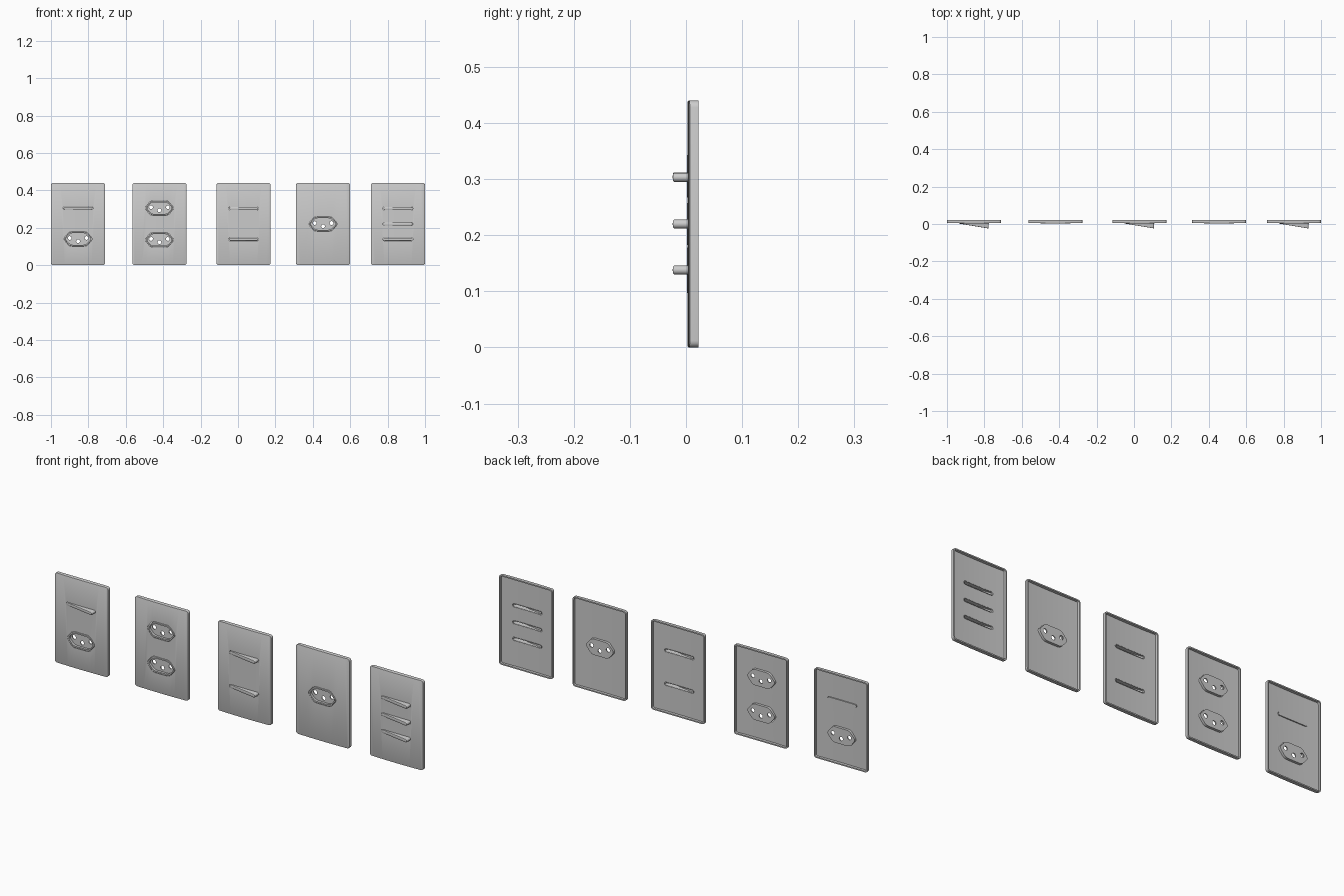
import bpy, bmesh, math
from mathutils import Vector

if "Cube" in bpy.data.objects:
    bpy.data.objects.remove(bpy.data.objects["Cube"])

H = 0.44          # plate height
W = 0.145         # plate half width


def finish(bm, name):
    bmesh.ops.recalc_face_normals(bm, faces=bm.faces)
    me = bpy.data.meshes.new(name)
    bm.to_mesh(me)
    bm.free()
    ob = bpy.data.objects.new(name, me)
    bpy.context.collection.objects.link(ob)
    return ob


def prism(points, direction):
    """Extrude a closed outline of 3D points along a vector."""
    bm = bmesh.new()
    f = bm.faces.new([bm.verts.new(p) for p in points])
    ext = bmesh.ops.extrude_face_region(bm, geom=[f])
    vs = [g for g in ext['geom'] if isinstance(g, bmesh.types.BMVert)]
    bmesh.ops.translate(bm, verts=vs, vec=Vector(direction))
    bmesh.ops.recalc_face_normals(bm, faces=bm.faces)
    return bm


def bevel(bm, edges, offset, segments):
    bmesh.ops.bevel(bm, geom=edges, offset=offset, segments=segments,
                    profile=0.5, affect='EDGES', clamp_overlap=True)


def soften_front(bm, offset, segments=2):
    """Bevel the outline between the front faces and the side walls."""
    bm.normal_update()
    es = []
    for e in bm.edges:
        if len(e.link_faces) == 2:
            a, b = sorted(f.normal.y for f in e.link_faces)
            if a < -0.7 and abs(b) < 0.3:
                es.append(e)
    bevel(bm, es, offset, segments)


def apply_mod(ob, mod):
    bpy.context.view_layer.objects.active = ob
    bpy.ops.object.modifier_apply(modifier=mod.name)


def cut(ob, cutter):
    m = ob.modifiers.new('cut', 'BOOLEAN')
    m.operation = 'DIFFERENCE'
    m.solver = 'EXACT'
    m.object = cutter
    apply_mod(ob, m)
    bpy.data.objects.remove(cutter, do_unlink=True)


def smooth(ob):
    bpy.ops.object.select_all(action='DESELECT')
    ob.select_set(True)
    bpy.context.view_layer.objects.active = ob
    bpy.ops.object.shade_smooth_by_angle(angle=math.radians(30))


def bowed_block(cx, inset, depth, back, radius):
    """Block with a slightly bowed front, used for plate and its hollow."""
    w = W - inset
    pts = []
    for i in range(13):
        t = -1 + i / 6
        pts.append((cx + t * w, 0.003 + depth + 0.0032 * t * t, inset))
    pts += [(cx + w, back, inset), (cx - w, back, inset)]
    bm = prism(pts, (0, 0, H - 2 * inset))
    corners = [e for e in bm.edges
               if abs(e.verts[0].co.x - e.verts[1].co.x) < 1e-6
               and abs(e.verts[0].co.z - e.verts[1].co.z) < 1e-6]
    bevel(bm, corners, radius, 4)
    return bm


def hexagon(cx, cz, grow, y0, y1):
    """Long hexagon prism with softened corners."""
    w, s, h = 0.079 + grow, 0.045 + grow * 0.5, 0.04 + grow
    out = [(-w, 0), (-s, -h), (s, -h), (w, 0), (s, h), (-s, h)]
    bm = prism([(cx + x, y0, cz + z) for x, z in out], (0, y1 - y0, 0))
    es = [e for e in bm.edges
          if abs(e.verts[0].co.y - e.verts[1].co.y) > 1e-4]
    bevel(bm, es, 0.012, 3)
    return bm


def stadium(cx, cz, w, r, y0, y1):
    """Slot-shaped prism with round ends."""
    pts = []
    for side in (0, 1):
        for i in range(9):
            a = -math.pi / 2 + math.pi * side + math.pi * i / 8
            ox = (w - r) * (1 if side == 0 else -1)
            pts.append((cx + ox + r * math.cos(a), y0, cz + r * math.sin(a)))
    return prism(pts, (0, y1 - y0, 0))


def make_socket(name, cx, cz):
    # recessed cup with three pin holes
    bm = hexagon(cx, cz, -0.001, 0.002, 0.019)
    soften_front(bm, 0.0015, 1)
    cup = finish(bm, name)
    cut(cup, finish(hexagon(cx, cz, -0.009, -0.02, 0.014), 'recess_cutter'))
    for dx, dz in ((-0.045, 0.005), (0, -0.012), (0.045, 0.005)):
        pts = [(cx + dx + 0.01 * math.cos(i * math.pi / 8), -0.02,
                cz + dz + 0.01 * math.sin(i * math.pi / 8)) for i in range(16)]
        cut(cup, finish(prism(pts, (0, 0.06, 0)), 'pin_cutter'))
    smooth(cup)


def make_rocker(name, cx, cz, hollow):
    # wedge-shaped key, thin on the left and proud on the right
    w, back = 0.078, (0.009 if hollow else 0.012)
    bm = stadium(cx, cz, w, 0.008 if hollow else 0.007, -0.024, back)
    for v in bm.verts:
        if v.co.y < -0.02:
            t = (v.co.x - cx + w) / (2 * w)
            v.co.y = 0.002 - 0.026 * t
    soften_front(bm, 0.002)
    if hollow:
        bm.normal_update()
        bmesh.ops.delete(bm, geom=[f for f in bm.faces if f.normal.y > 0.9],
                         context='FACES_ONLY')
    ob = finish(bm, name)
    if hollow:
        m = ob.modifiers.new('wall', 'SOLIDIFY')
        m.thickness = 0.0015
        m.offset = -1
        apply_mod(ob, m)
    smooth(ob)


# each plate: name, centre x, socket heights, rocker heights, open-backed rockers
PLATES = [
    ('switch_and_socket', -0.855, [0.14], [0.305], False),
    ('double_socket', -0.42, [0.305, 0.135], [], False),
    ('double_switch', 0.03, [], [0.303, 0.138], True),
    ('single_socket', 0.455, [0.22], [], False),
    ('triple_switch', 0.855, [], [0.303, 0.22, 0.138], True),
]

for name, cx, sockets, rockers, hollow in PLATES:
    # cover plate, hollowed from behind
    bm = bowed_block(cx, 0, 0, 0.022, 0.012)
    soften_front(bm, 0.002)
    plate = finish(bm, name + '_plate')
    cut(plate, finish(bowed_block(cx, 0.006, 0.005, 0.05, 0.008), 'hollow_cutter'))
    # openings and their inserts
    for i, z in enumerate(sockets):
        cut(plate, finish(hexagon(cx, z, 0, -0.03, 0.04), 'socket_cutter'))
        make_socket(f'{name}_socket_{i + 1}', cx, z)
    for i, z in enumerate(rockers):
        r = 0.009 if hollow else 0.008
        cut(plate, finish(stadium(cx, z, 0.08, r, -0.03, 0.04), 'slot_cutter'))
        make_rocker(f'{name}_rocker_{i + 1}', cx, z, hollow)
    smooth(plate)
